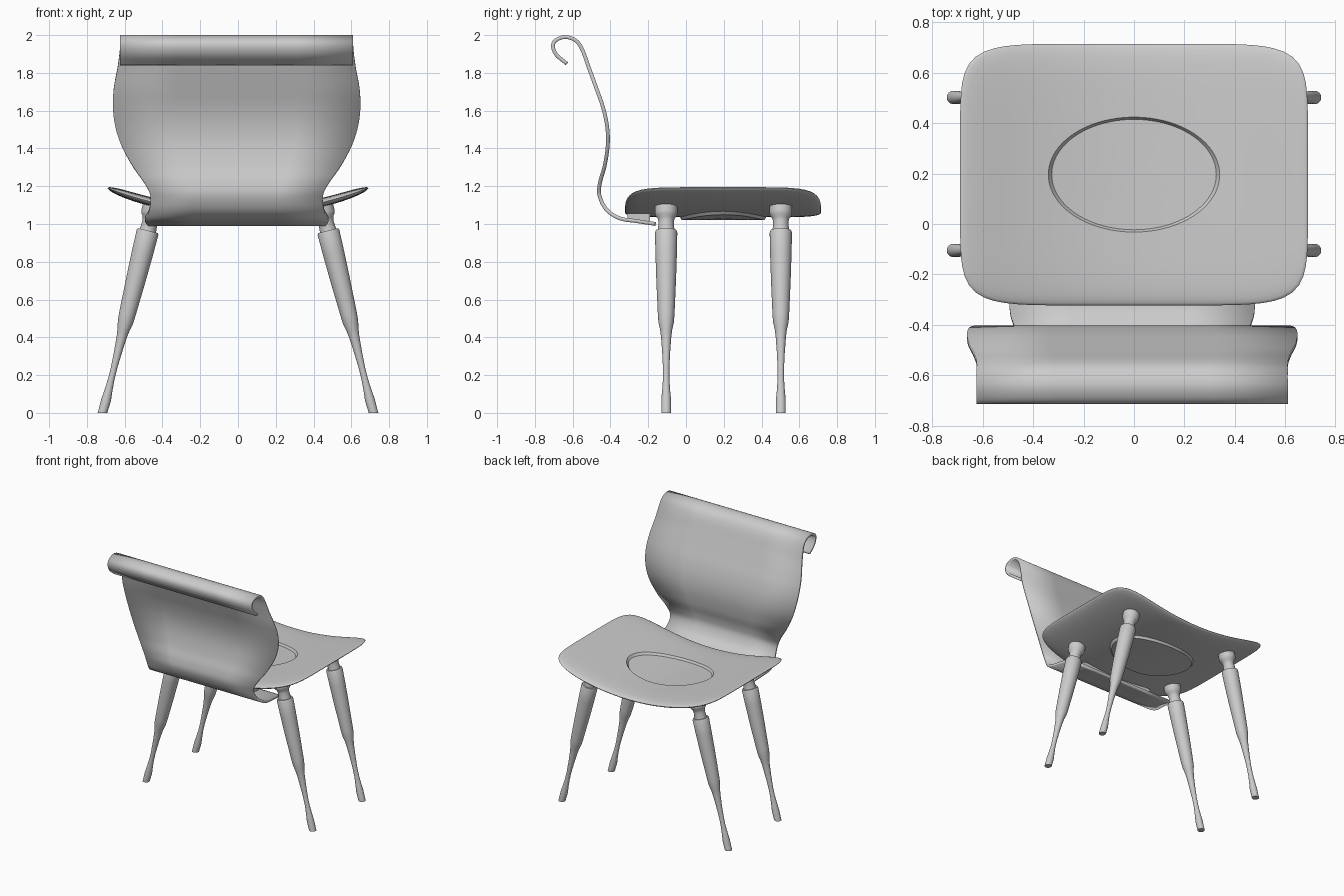
import bpy
from math import sin, cos, pi, sqrt, radians
from mathutils import Vector

if "Cube" in bpy.data.objects:
    bpy.data.objects.remove(bpy.data.objects["Cube"])


def make(name, verts, faces):
    me = bpy.data.meshes.new(name)
    me.from_pydata(verts, [], faces)
    ob = bpy.data.objects.new(name, me)
    bpy.context.collection.objects.link(ob)
    bpy.ops.object.select_all(action='DESELECT')
    ob.select_set(True)
    bpy.context.view_layer.objects.active = ob
    bpy.ops.object.mode_set(mode='EDIT')
    bpy.ops.mesh.select_all(action='SELECT')
    bpy.ops.mesh.normals_make_consistent(inside=False)
    bpy.ops.object.mode_set(mode='OBJECT')
    bpy.ops.object.shade_smooth_by_angle(angle=radians(40))
    return ob


def skin(rings, n):
    """Join stacked rings of n points, closing both ends."""
    verts = [p for r in rings for p in r]
    faces = [(k*n+i, k*n+(i+1) % n, (k+1)*n+(i+1) % n, (k+1)*n+i)
             for k in range(len(rings)-1) for i in range(n)]
    faces += [tuple(range(n)), tuple(range(len(verts)-n, len(verts)))]
    return verts, faces


def outline(a, b, e, th):
    c, s = abs(cos(th)), abs(sin(th))
    return ((c/a)**e + (s/b)**e) ** (-1/e)


# seat: saddle-curved rounded rectangle with a pressed oval
N = 128


def seat_ring(s, side):
    ring = []
    for i in range(N):
        th = 2*pi*i/N
        oval, rim = outline(.34, .228, 2, th), outline(.69, .519, 7, th)
        if s <= 1:
            r, t = oval*s, 0
        else:
            t = s-1
            r = oval + (rim-oval)*t
        x, y = r*cos(th), .196 + r*sin(th)
        drop = -.016 if s < .98 else 0
        half = .024*sqrt(max(0, 1-t**5))
        ring.append((x, y, 1.06 + .13*(x/.69)**2 + drop + side*half))
    return ring


steps = [.03, .25, .5, .75, .96, 1, 1.15, 1.3, 1.45, 1.6, 1.75, 1.85, 1.92, 1.97, 1.99]
rings = [seat_ring(s, 1) for s in steps] + [seat_ring(2, 0)]
rings += [seat_ring(s, -1) for s in reversed(steps)]
make("seat", *skin(rings, N))

# backrest: (y, z, half width) profile, rolled over at the top
P = [(-.16, 1.0, .47), (-.26, 1.015, .482), (-.35, 1.03, .485), (-.42, 1.075, .463),
     (-.458, 1.15, .457), (-.455, 1.22, .49), (-.43, 1.31, .553), (-.414, 1.42, .612),
     (-.418, 1.52, .643), (-.44, 1.62, .655), (-.475, 1.72, .65), (-.515, 1.83, .63),
     (-.55, 1.925, .618), (-.585, 1.972, .617), (-.64, 1.99, .617), (-.69, 1.972, .617),
     (-.704, 1.94, .617), (-.685, 1.895, .617), (-.63, 1.848, .617)]
P = [Vector(p) for p in P]
Q = [2*P[0]-P[1]] + P + [2*P[-1]-P[-2]]
curve = []
for a, b, c, d in zip(Q, Q[1:], Q[2:], Q[3:]):
    for k in range(6):
        t = k/6
        curve.append(.5*(2*b + (c-a)*t + (2*a-5*b+4*c-d)*t*t + (3*b-a-3*c+d)*t**3))
curve.append(P[-1])
C = 5
verts = [(-.007 + p.z*(2*j/(C-1)-1), p.x, p.y) for p in curve for j in range(C)]
faces = [(k*C+j, k*C+j+1, (k+1)*C+j+1, (k+1)*C+j)
         for k in range(len(curve)-1) for j in range(C-1)]
back = make("backrest", verts, faces)
sol = back.modifiers.new("thickness", 'SOLIDIFY')
sol.thickness, sol.offset = .02, 0

# spacers joining backrest tab and seat
for name, x in (("left_spacer", -.18), ("right_spacer", .18)):
    bpy.ops.mesh.primitive_cube_add(size=1, location=(x, -.25, 1.035))
    ob = bpy.context.object
    ob.name = name
    ob.scale = (.26, .12, .042)
    bev = ob.modifiers.new("soft", 'BEVEL')
    bev.width, bev.segments = .008, 2

# turned, splayed legs: (height, radius)
L = [(-.01, .026), (.07, .026), (.12, .021), (.18, .017), (.24, .017), (.32, .021),
     (.4, .027), (.44, .032), (.48, .041), (.52, .044), (.7, .052), (.85, .057),
     (.955, .059), (.965, .055), (.965, .044), (1.01, .04), (1.03, .045),
     (1.045, .057), (1.06, .06), (1.092, .06)]
M = 32
for side, sx in (("left", -1), ("right", 1)):
    for end, y in (("front", -.105), ("rear", .502)):
        axis = Vector((-sx*.247, 0, 1)).normalized()
        u, v = Vector((axis.z, 0, -axis.x)), Vector((0, 1, 0))
        rings = []
        for z, r in L:
            c = Vector((sx*(.715-.247*z), y, z))
            ring = [c + r*(cos(2*pi*i/M)*u + sin(2*pi*i/M)*v) for i in range(M)]
            if z < 0:
                for p in ring:
                    p.z = 0
            rings.append([tuple(p) for p in ring])
        make(f"{end}_{side}_leg", *skin(rings, M))
